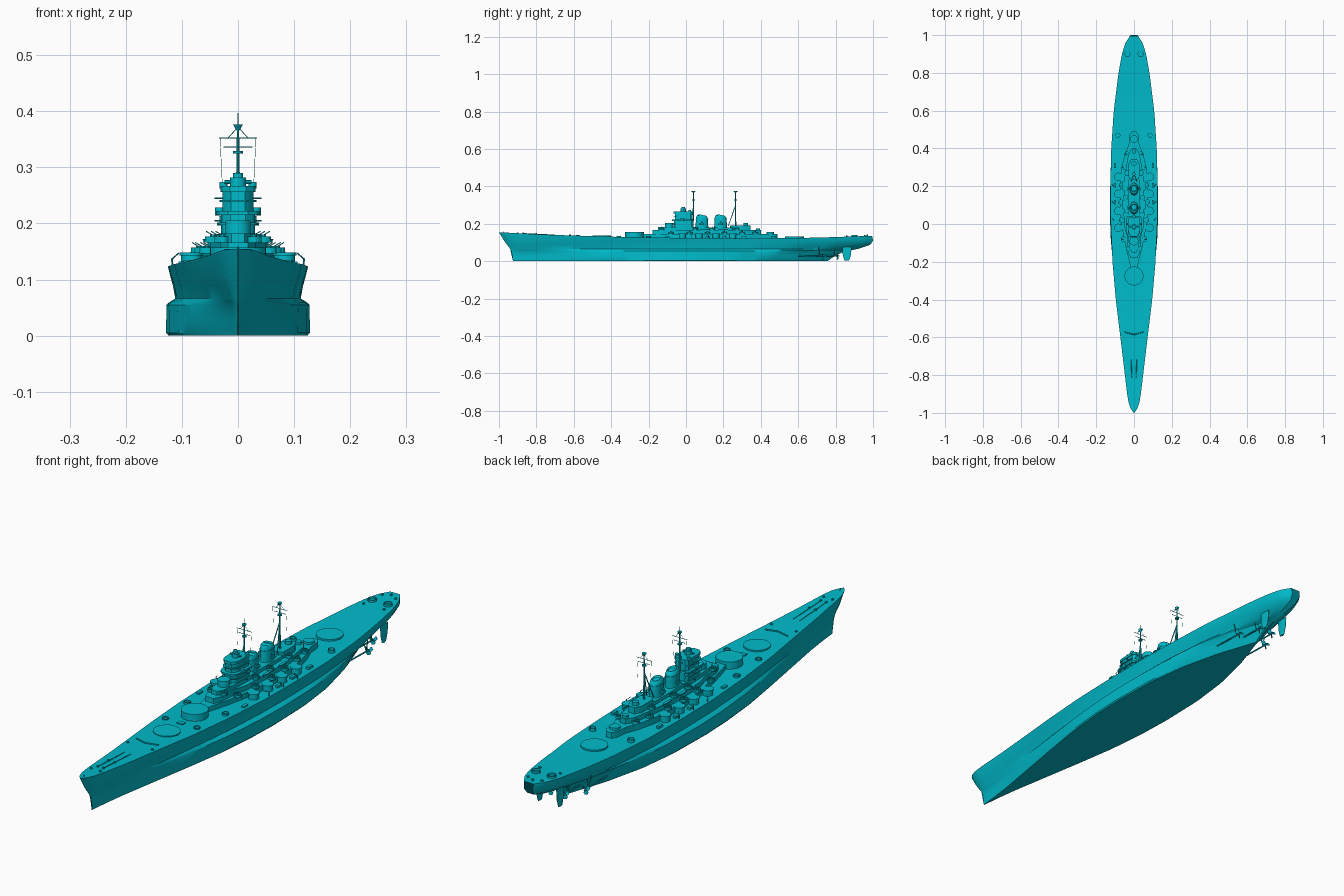
import bpy, bmesh, math
from mathutils import Vector

TEAL = bpy.data.materials.new("ship_teal")
TEAL.diffuse_color = (0.0, 0.5, 0.6, 1)

def finish(name, bm):
    bmesh.ops.recalc_face_normals(bm, faces=bm.faces)
    me = bpy.data.meshes.new(name)
    bm.to_mesh(me)
    bm.free()
    ob = bpy.data.objects.new(name, me)
    me.materials.append(TEAL)
    bpy.context.collection.objects.link(ob)
    return ob

def loft(name, rings):
    bm = bmesh.new()
    vs = [[bm.verts.new(p) for p in r] for r in rings]
    n = len(rings[0])
    for a, b in zip(vs, vs[1:]):
        for i in range(n):
            j = (i + 1) % n
            bm.faces.new((a[i], a[j], b[j], b[i]))
    bm.faces.new(vs[0])
    bm.faces.new(vs[-1])
    return finish(name, bm)

def circle(c, r, z, n, sy=1.0):
    return [(c[0] + r * math.cos(math.tau * (i + .5) / n), c[1] + sy * r * math.sin(math.tau * (i + .5) / n), z)
            for i in range(n)]

def cyl(name, x, y, z0, z1, r, r2=None, n=16):
    return loft(name, [circle((x, y), r, z0, n), circle((x, y), r if r2 is None else r2, z1, n)])

def box(name, x, y, z0, z1, w, l):
    return loft(name, [[(x + a * w / 2, y + b * l / 2, z) for a, b in ((-1, -1), (1, -1), (1, 1), (-1, 1))] for z in (z0, z1)])

def house(name, half, z0, z1):
    # symmetric deckhouse from its right-hand outline
    full = half + [(-x, y) for x, y in reversed(half)]
    return loft(name, [[(x, y, z) for x, y in full] for z in (z0, z1)])

def rod(name, a, b, r, n=6, r2=None):
    a, b = Vector(a), Vector(b)
    q = (b - a).to_track_quat('Z', 'Y')
    rings = [[p + q @ Vector((rr * math.cos(math.tau * i / n), rr * math.sin(math.tau * i / n), 0)) for i in range(n)]
             for p, rr in ((a, r), (b, r if r2 is None else r2))]
    return loft(name, rings)

def tub(name, x, y, z0, z1, r, n=12):
    # open round gun tub with thin wall
    return loft(name, [circle((x, y), rr, z, n) for rr, z in
                       ((r, z0), (r, z1), (r * .85, z1), (r * .85, z0 + .4 * (z1 - z0)))])

def lerp(table, x):
    for (a, p), (b, q) in zip(table, table[1:]):
        if x <= b:
            return p + (q - p) * (x - a) / (b - a)
    return table[-1][1]

# hull: waterline levels lofted from bow to stern
DECK = [(0, .008), (.01, .13), (.025, .22), (.05, .29), (.1, .385), (.2, .575), (.3, .77), (.4, .91), (.5, .985),
        (.6, 1), (.7, .965), (.8, .86), (.9, .66), (.95, .52), (.98, .38), (1, .17)]
LOW = [(0, .008), (.05, .08), (.1, .17), (.2, .4), (.3, .63), (.4, .84), (.5, .96), (.58, 1), (.7, .96), (.8, .8),
       (.9, .48), (1, .03)]
SHEER = [(-1, .155), (-.75, .142), (-.4, .131), (0, .124), (.4, .122), (.7, .126), (1, .136)]
# z, bow y, stern y, half-beam, share of deck shape
LEVELS = [(0, -.925, .755, .124, 0), (.005, -.926, .762, .128, 0), (.03, -.928, .80, .128, .05),
          (.055, -.934, .85, .128, .15), (.060, -.937, .89, .122, .3), (.066, -.94, .92, .112, .45),
          (.088, -.957, .985, .116, .7), (.11, -.973, 1, .122, .9), (None, -1, .995, .125, 1)]
rings = []
N = 60
for i in range(N + 1):
    u = .5 - .5 * math.cos(math.pi * i / N)
    right = []
    for z, y0, y1, w, b in LEVELS:
        y = y0 + u * (y1 - y0)
        right.append((w * ((1 - b) * lerp(LOW, u) + b * lerp(DECK, u)), y, lerp(SHEER, y) if z is None else z))
    rings.append(right + [(-x, y, z) for x, y, z in reversed(right)])
loft("hull", rings)

# main gun barbettes
cyl("barbette_a", 0, -.45, .12, .137, .05, n=40)
cyl("barbette_b", 0, -.275, .11, .157, .05, n=40)
cyl("barbette_aft", 0, .58, .11, .131, .05, n=40)

# breakwater and foredeck fittings
for s in (-1, 1):
    rod("breakwater", (0, -.585, .138), (s * .05, -.572, .138), .003)
    for y, x in ((-.87, .012), (-.8, .014), (-.9, .02), (.86, .045), (.955, .03), (-.62, .055)):
        cyl("bollard", s * x, y, .125, lerp(SHEER, y) + .005, .005, n=8)
    rod("anchor_chain", (s * .012, -.87, .149), (s * .014, -.70, .141), .0015)
    tub("stern_gun_tub", s * .035, .9, .125, .141, .017)
    for y, x in ((-.36, .07), (-.2, .085), (.47, .085)):
        tub("deck_gun_tub", s * x, y, .115, .135, .013)
cyl("flagstaff_base", 0, .97, .13, .142, .004, n=8)
cyl("jackstaff", 0, -.975, .15, .16, .0015, n=6)
box("deck_hatch", 0, -.36, .12, .135, .025, .02)

# deckhouses, stepped upward
house("main_deckhouse", [(.012, -.25), (.03, -.18), (.045, -.12), (.058, -.05), (.072, .02), (.075, .12), (.075, .22),
                         (.066, .30), (.048, .37), (.028, .42), (.024, .47), (.012, .49)], .11, .146)
house("shelter_deck", [(.018, -.18), (.032, -.15), (.036, -.07), (.05, -.02), (.054, .1), (.054, .22), (.042, .3),
                       (.03, .37), (.012, .40)], .14, .166)
house("bridge_base", [(.012, -.15), (.024, -.13), (.032, -.06), (.034, .04), (.028, .06)], .16, .182)
house("funnel_deck", [(.028, .04), (.03, .23), (.02, .26)], .16, .18)
house("aft_deckhouse", [(.014, .235), (.028, .25), (.028, .32), (.014, .345)], .16, .192)
cyl("aft_director", 0, .32, .19, .204, .013)
cyl("aft_director_low", 0, .385, .16, .176, .012)
cyl("aft_gun_ring", 0, .45, .14, .155, .02)

# bridge tower: round-faced blocks and overhanging platforms
def tower(name, w, y0, y1, z0, z1):
    house(name, [(w * .45, y0), (w * .85, y0 + .012), (w, y0 + .03), (w, y1 - .01), (w * .7, y1)], z0, z1)

cyl("conning_tower", 0, -.09, .18, .205, .023, n=20)
for w, y0, y1, z0, z1 in ((.03, -.065, .04, .17, .22), (.036, -.07, .04, .197, .202), (.039, -.075, .042, .215, .222),
                          (.028, -.06, .035, .22, .262), (.033, -.068, .035, .238, .242), (.031, -.066, .038, .256, .267)):
    tower("bridge_tower", w, y0, y1, z0, z1)
cyl("main_director", 0, -.015, .265, .282, .014, n=20)
cyl("director_cap", 0, -.015, .282, .29, .009, n=16)
rod("rangefinder", (-.024, -.015, .274), (.024, -.015, .274), .0035, 8)
for s in (-1, 1):
    cyl("bridge_wing_tub", s * .032, -.02, .214, .228, .009)
    cyl("tower_side_director", s * .026, .02, .262, .274, .007)
    for z in (.18, .205, .245):
        rod("tower_arm", (s * .02, 0, z), (s * .042, 0, z), .0015)

# funnels with raked caps
for y in (.085, .185):
    def sec(z, rx, ry, dy=0, rake=0, n=24):
        return [(p[0], p[1] + dy, z - rake * (p[1] - y) / ry) for p in circle((0, y), rx, z, n, ry / rx)]
    loft("funnel", [sec(.16, .024, .036), sec(.21, .022, .033), sec(.228, .0225, .033, 0, .004),
                    sec(.24, .021, .028, .002, .006), sec(.247, .016, .018, .004, .004), sec(.241, .013, .014, .004, .003)])
    loft("funnel_band", [sec(.222, .024, .035), sec(.226, .024, .035)])
    for s in (-1, 1):
        cyl("searchlight_platform", s * .026, y, .196, .202, .012)
        cyl("searchlight", s * .027, y, .202, .213, .006, n=10)

# masts with legs, yards, tops and rigging
for y, base, top in ((.04, .22, .397), (.265, .18, .375)):
    rod("mast", (0, y, base), (0, y, .37), .004, 8, .002)
    rod("topmast", (0, y, .36), (0, y, top), .001)
    cyl("mast_crosstree", 0, y, .366, .376, .003, .009, n=10)
    cyl("mast_platform", 0, y, .325, .329, .009, n=10)
    rod("mast_aerial", (0, y - .012, .372), (0, y + .012, .372), .002)
    for z, w in ((.352, .034), (.336, .026)):
        rod("yard", (-w, y, z), (w, y, z), .001)
    for s in (-1, 1):
        rod("yard_brace", (s * .018, y, .352), (0, y, .372), .0007, 4)
        rod("halyard", (s * .032, y, .352), (s * .028, y, .27), .0004, 4)
        rod("mast_leg", (s * .015, y - (.038 if y > .1 else .012), .19), (0, y, .30), .002)

# side batteries, gun tubs, boats and davits on both sides
for s in (-1, 1):
    for y in (-.02, .07, .16, .25):
        cyl("secondary_barbette", s * .083, y, .11, .143, .019, n=16)
        cyl("secondary_ring", s * .083, y, .143, .148, .022, n=16)
    for x, y, z in ((.055, -.08, .146), (.064, .02, .146), (.07, .115, .146), (.064, .205, .146), (.05, .3, .146),
                    (.036, .37, .146), (.045, .05, .166), (.045, .14, .166), (.036, .27, .166), (.028, -.13, .166)):
        cyl("gun_platform", s * x, y, z, z + .004, .015, n=12)
        tub("gun_tub", s * x, y, z + .004, z + .011, .014)
        cyl("gun_mount", s * x, y, z + .004, z + .014, .005, n=8)
        rod("gun_barrel", (s * x, y, z + .013), (s * (x + .012), y, z + .02), .001)
    for y in (-.1, .115, .205, .31):
        box("deck_locker", s * .1, y, .115, .132, .012, .025)
    for y in (.03, .12, .21):
        rod("davit", (s * .116, y, .12), (s * .118, y, .138), .0018)
        rod("davit_arm", (s * .118, y, .136), (s * .106, y - .01, .147), .0012)
    for y in (.1, .2):
        loft("ship_boat", [[(s * .057 + a * w, yy, z) for a, z in ((-1, .172), (-.6, .166), (.6, .166), (1, .172))]
                           for yy, w in ((y - .025, .001), (y - .01, .006), (y + .018, .006), (y + .024, .003))])

# rudders, shafts, brackets and propellers
for s in (-1, 1):
    loft("rudder", [[(s * .045 + a * .004, y, z) for a, y in ((0, y0), (1, y0 + .012), (.2, y1), (-.2, y1), (-1, y0 + .012))]
                    for z, y0, y1 in ((.003, .847, .872), (.035, .838, .882), (.075, .835, .885))])
    for x, y0, y1, z in ((.032, .66, .81, .028), (.068, .58, .73, .026)):
        rod("propeller_shaft", (s * x, y0, z + .004), (s * x, y1, z), .003, 8)
        rod("propeller_hub", (s * x, y1 - .005, z), (s * x, y1 + .012, z), .005, 10, .002)
        rod("shaft_strut", (s * x, y1 - .015, z), (s * (x - .012), y1 - .02, .075), .002)
        rod("shaft_strut", (s * x, y1 - .015, z), (s * (x + .01), y1 - .02, .075), .002)
        for k in range(3):
            a = math.tau * k / 3 + .5
            c, d = math.cos(a), math.sin(a)
            loft("propeller_blade", [[(s * x + r * c - t * d, y1 + f * t * .6 + e, z + r * d + t * c)
                                      for t, e, f in ((-w, 0, 1), (w, 0, 1), (w, .001, 1), (-w, .001, 1))]
                                     for r, w in ((.003, .003), (.012, .008), (.02, .004))])

# smooth curved sides, keep hard edges
bpy.ops.object.select_all(action='SELECT')
bpy.context.view_layer.objects.active = bpy.data.objects["hull"]
bpy.ops.object.shade_smooth_by_angle(angle=math.radians(30))
